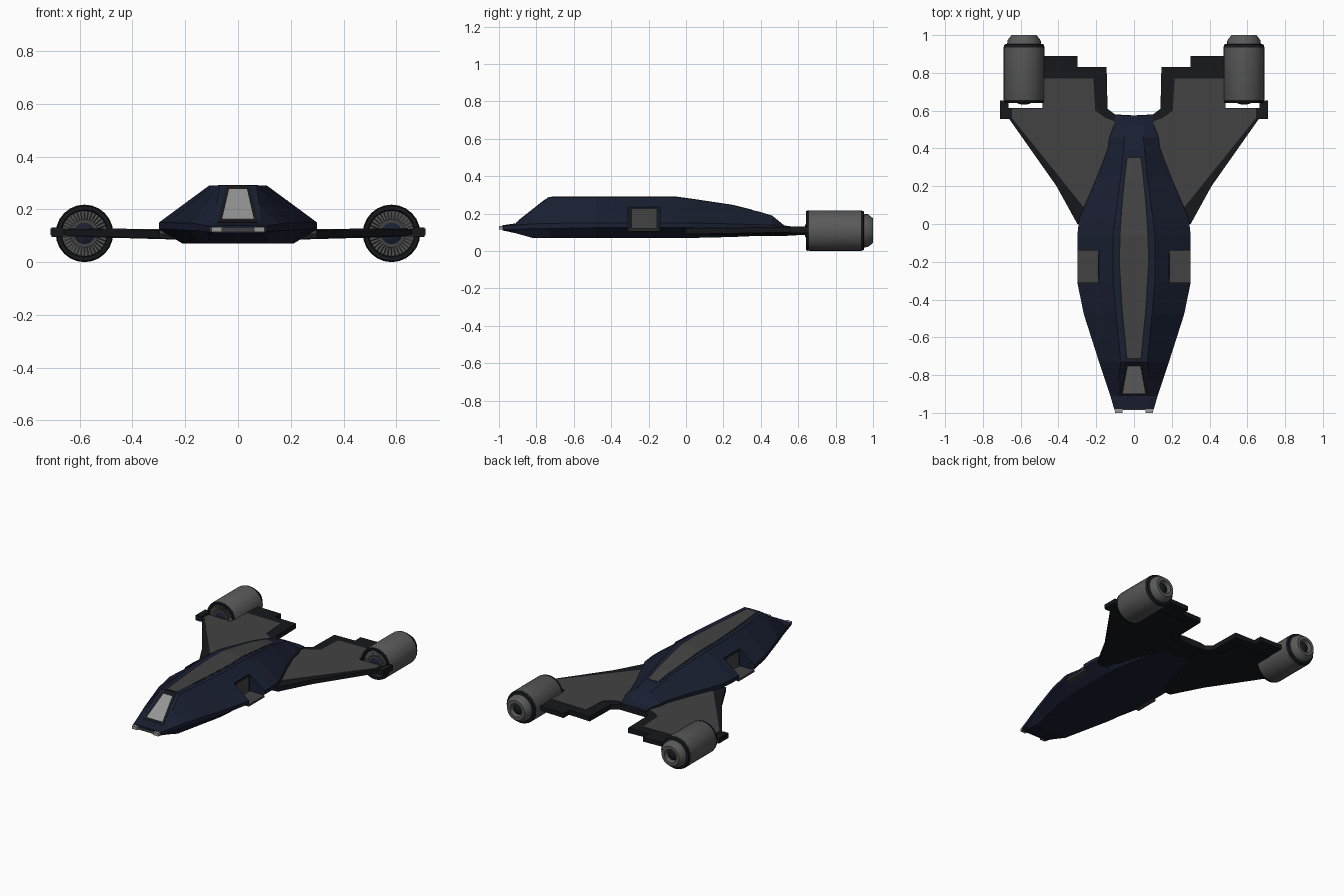
import bpy, bmesh, math

if "Cube" in bpy.data.objects:
    bpy.data.objects.remove(bpy.data.objects["Cube"])

def mat(name, r, g, b):
    m = bpy.data.materials.new(name)
    m.diffuse_color = (r, g, b, 1)
    m.use_nodes = True
    m.node_tree.nodes["Principled BSDF"].inputs["Base Color"].default_value = m.diffuse_color
    return m

NAVY = mat("navy", 0.010, 0.014, 0.032)
BLACK = mat("black", 0.008, 0.009, 0.012)
GREY = mat("dark_grey", 0.055, 0.055, 0.055)
STEEL = mat("steel", 0.10, 0.10, 0.10)
LIGHT = mat("light_grey", 0.30, 0.30, 0.30)

def finish(name, bm, m, mirror=False, smooth=False):
    bmesh.ops.recalc_face_normals(bm, faces=bm.faces)
    me = bpy.data.meshes.new(name)
    bm.to_mesh(me)
    bm.free()
    ob = bpy.data.objects.new(name, me)
    bpy.context.collection.objects.link(ob)
    me.materials.append(m)
    if mirror:
        ob.modifiers.new("mirror", 'MIRROR').use_axis[0] = True
    if smooth:
        bpy.ops.object.select_all(action='DESELECT')
        ob.select_set(True)
        bpy.context.view_layer.objects.active = ob
        bpy.ops.object.shade_smooth_by_angle(angle=math.radians(35))
    return ob

def loft(name, rings, m, mirror=False):
    """Skin closed rings of equal length and cap both ends."""
    bm = bmesh.new()
    vs = [[bm.verts.new(p) for p in r] for r in rings]
    n = len(rings[0])
    for a, b in zip(vs, vs[1:]):
        for i in range(n):
            j = (i + 1) % n
            bm.faces.new((a[i], a[j], b[j], b[i]))
    bm.faces.new(vs[0])
    bm.faces.new(vs[-1])
    return finish(name, bm, m, mirror)

def slab(name, pts, lo, hi, m, mirror=True):
    """Plan outline extruded between two height functions of x."""
    return loft(name, [[(x, y, f(x)) for x, y in pts] for f in (lo, hi)], m, mirror)

def box(name, x0, x1, y0, y1, z0, z1, m):
    pts = [(x0, y0), (x1, y0), (x1, y1), (x0, y1)]
    return slab(name, pts, lambda x: z0, lambda x: z1, m)

def lathe(name, prof, m, cx=0.582, cz=0.109, seg=24):
    """Spin (radius, y) points about the engine axis."""
    bm = bmesh.new()
    rings = [[bm.verts.new((cx + r * math.cos(2 * math.pi * k / seg), y,
                            cz + r * math.sin(2 * math.pi * k / seg)))
              for k in range(seg)] for r, y in prof]
    for a, b in zip(rings, rings[1:]):
        for i in range(seg):
            j = (i + 1) % seg
            bm.faces.new((a[i], a[j], b[j], b[i]))
    bm.faces.new(rings[0])
    bm.faces.new(rings[-1])
    return finish(name, bm, m, True, True)

# Hull stations: y, roof half width, roof z, side half width, side top, side bottom, belly half width, belly z
S = [(-0.98, .06, .138, .105, .134, .115, .09, .11),
     (-0.91, .085, .148, .125, .140, .115, .105, .095),
     (-0.82, .08, .221, .155, .145, .12, .12, .07),
     (-0.73, .07, .29, .185, .148, .12, .14, .07),
     (-0.48, .095, .29, .265, .15, .125, .195, .07),
     (-0.31, .11, .29, .30, .15, .125, .21, .07),
     (-0.06, .11, .29, .30, .15, .125, .21, .07),
     (0.03, .10, .278, .29, .15, .125, .20, .07),
     (0.25, .07, .245, .195, .145, .115, .15, .075),
     (0.40, .055, .208, .138, .14, .11, .11, .082),
     (0.46, .05, .19, .13, .138, .105, .10, .087),
     (0.525, .055, .137, .105, .13, .10, .09, .09),
     (0.575, .06, .13, .10, .125, .10, .09, .095)]
rings = []
for y, wt, zt, ws, zh, zl, wb, zb in S:
    half = [(wt, zt), (ws, zh), (ws, zl), (wb, zb)]
    rings.append([(x, y, z) for x, z in half] + [(-x, y, z) for x, z in reversed(half)])
hull = loft("hull", rings, NAVY)

# Side door recesses
cutter = box("door_cutter", .186, .40, -.31, -.14, .114, .40, BLACK)
cutter.hide_render = True
cutter.display_type = 'WIRE'
cut = hull.modifiers.new("doors", 'BOOLEAN')
cut.operation = 'DIFFERENCE'
cut.solver = 'EXACT'
cut.object = cutter
box("door_surround", .17, .188, -.307, -.143, .112, .235, BLACK)
box("door", .18, .191, -.29, -.158, .122, .225, GREY)
box("door_step", .188, .298, -.309, -.141, .106, .119, GREY)

# Roof spine panel with a dark border
def roof(y):
    for a, b in zip(S, S[1:]):
        if a[0] <= y <= b[0]:
            return a[2] + (b[2] - a[2]) * (y - a[0]) / (b[0] - a[0])

def spine(name, grow, h, m):
    st = [(-.71, .035), (-.45, .06), (-.2, .075), (-.06, .071), (.03, .066),
          (.15, .056), (.25, .046), (.35, .034)]
    st[0] = (st[0][0] - grow, st[0][1])
    st[-1] = (st[-1][0] + grow, st[-1][1])
    loft(name, [[(s * (w + grow), y, roof(y) + dz) for s, dz in
                 ((-1, -.01), (1, -.01), (1, h), (-1, h))] for y, w in st], m)

spine("spine_border", .008, .0008, BLACK)
spine("spine_panel", 0, .002, GREY)

# Windscreen on the sloping nose
def screen(name, y0, w0, y1, w1, h, m):
    quad = [(-w0, y0), (w0, y0), (w1, y1), (-w1, y1)]
    loft(name, [[(x, y + d * -.6, roof(y) + d * .8) for x, y in quad] for d in (-.01, h)], m)

screen("windscreen_frame", -.908, .078, -.733, .046, .002, BLACK)
screen("windscreen", -.895, .06, -.752, .034, .004, LIGHT)

# Nose lamps and the strip between them
slab("nose_lamp", [(.06, -.97), (.06, -1), (.10, -1), (.105, -.97)],
     lambda x: .114, lambda x: .134, LIGHT)
box("nose_strip", 0, .06, -.985, -.96, .116, .130, GREY)

# Wings: dark slab with raised grey panels above and below
def top(x): return .118 + .013 * x
def bot(x): return .082 + .028 * x
slab("wing", [(0, 0), (.30, 0), (.41, .20), (.66, .555), (.71, .555), (.71, .655),
              (.665, .655), (.665, .615), (.485, .615), (.485, .89), (.30, .89),
              (.30, .83), (.145, .83), (.14, .61), (.10, .58), (0, .575)], bot, top, BLACK)
panel = [(.20, .09), (.268, .09), (.40, .255), (.645, .56), (.645, .612), (.482, .612),
         (.482, .77), (.215, .77), (.205, .60), (.15, .56), (.09, .54), (.09, .35)]
slab("wing_top_panel", panel, lambda x: top(x) - .005, lambda x: top(x) + .003, GREY)
slab("wing_under_panel", panel, lambda x: bot(x) - .003, lambda x: bot(x) + .005, BLACK)
box("wing_tip_rail", .664, .707, .555, .655, .096, .131, BLACK)

# Engines
lathe("engine_body", [(.105, .652), (.109, .66), (.109, .935), (.10, .94)], STEEL)
lathe("engine_intake", [(.06, .653), (.086, .652), (.09, .641), (.104, .641),
                        (.108, .652), (.10, .662)], BLACK)
lathe("intake_hub_ring", [(.054, .643), (.054, .66)], GREY)
lathe("intake_hub", [(.012, .632), (.03, .637), (.044, .645), (.044, .66)], NAVY)
lathe("engine_band", [(.10, .93), (.1085, .935), (.104, .95), (.095, .953)], BLACK)
lathe("engine_nozzle", [(.09, .945), (.088, .972), (.066, 1.0), (.045, 1.0),
                        (.036, .975)], STEEL)
lathe("nozzle_core", [(.034, .97), (.034, .978), (.015, .99)], BLACK)

# Intake fan blades
bm = bmesh.new()
N = 36
for k in range(N):
    a = 2 * math.pi * k / N
    c, s = math.cos(a), math.sin(a)
    vs = [bm.verts.new((.582 + r * c - t * s, y, .109 + r * s + t * c))
          for r, t, y in ((.052, -.0015, .645), (.086, -.0025, .645),
                          (.086, .0025, .650), (.052, .0015, .650))]
    bm.faces.new(vs)
finish("fan_blades", bm, STEEL, True)
